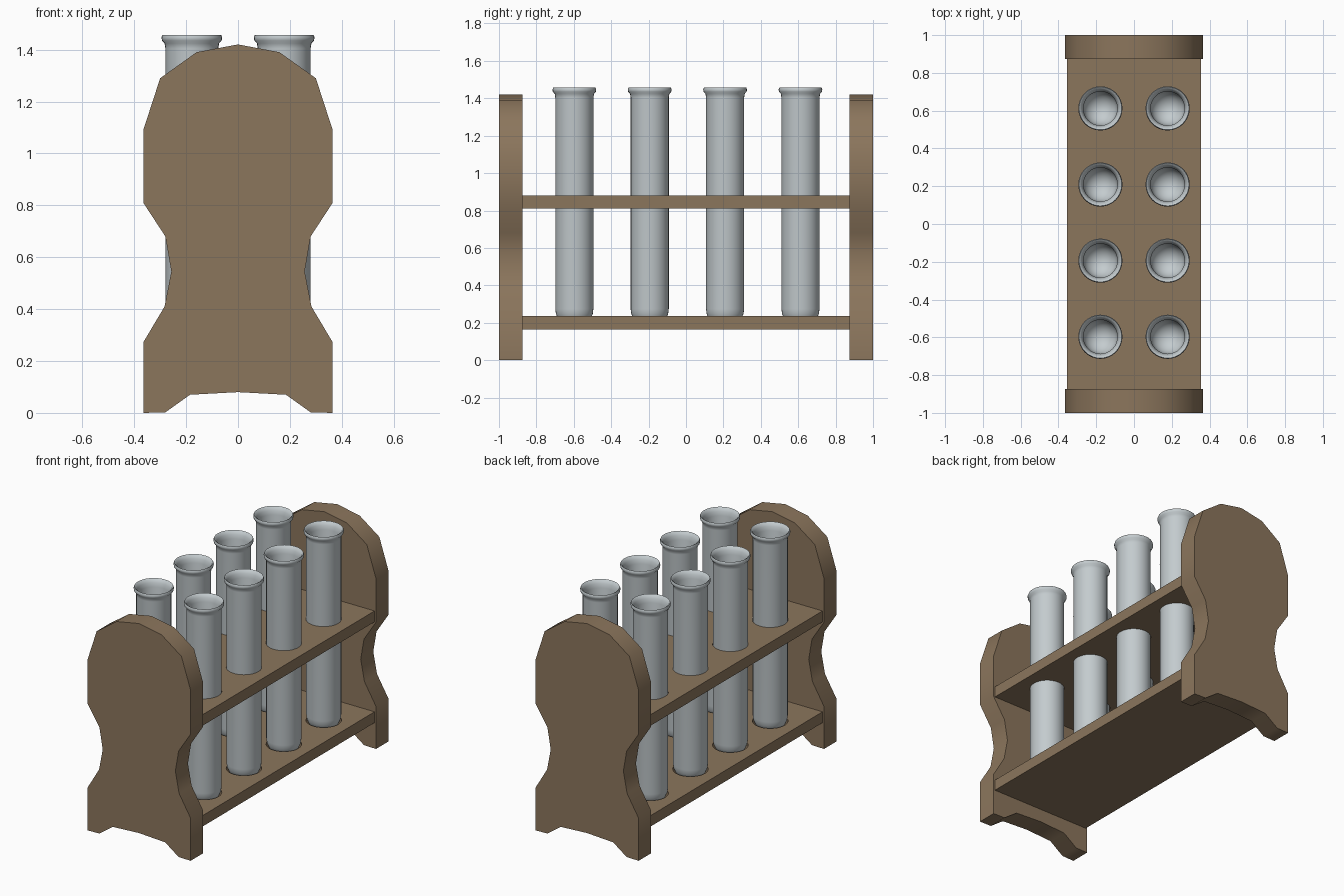
import bpy, bmesh, math
from mathutils import Matrix

if "Cube" in bpy.data.objects:
    bpy.data.objects.remove(bpy.data.objects["Cube"])


def material(name, rgb):
    m = bpy.data.materials.new(name)
    m.diffuse_color = (*rgb, 1.0)
    m.use_nodes = True
    m.node_tree.nodes["Principled BSDF"].inputs["Base Color"].default_value = m.diffuse_color
    return m


WOOD = material("brown_wood", (0.26, 0.18, 0.108))
GLASS = material("pale_grey_glass", (0.55, 0.60, 0.62))


def make_object(name, bm, mat, angle=None):
    bmesh.ops.recalc_face_normals(bm, faces=bm.faces[:])
    me = bpy.data.meshes.new(name)
    bm.to_mesh(me)
    bm.free()
    if mat:
        me.materials.append(mat)
    if angle:
        me.shade_smooth()
        me.set_sharp_from_angle(angle=math.radians(angle))
    ob = bpy.data.objects.new(name, me)
    bpy.context.collection.objects.link(ob)
    return ob


# End panels: mirrored half outline, extruded along y
HALF = [(0.16, 1.39), (0.30, 1.29), (0.365, 1.09), (0.365, 0.81), (0.28, 0.68),
        (0.257, 0.545), (0.283, 0.41), (0.365, 0.272), (0.365, 0.0), (0.28, 0.002),
        (0.185, 0.07)]
OUTLINE = [(0, 1.42)] + HALF + [(0, 0.08)] + [(-x, z) for x, z in reversed(HALF)]


def end_panel(name, y0, y1):
    bm = bmesh.new()
    face = bm.faces.new([bm.verts.new((x, y0, z)) for x, z in OUTLINE])
    ext = bmesh.ops.extrude_face_region(bm, geom=[face])
    verts = [v for v in ext["geom"] if isinstance(v, bmesh.types.BMVert)]
    bmesh.ops.translate(bm, verts=verts, vec=(0, y1 - y0, 0))
    make_object(name, bm, WOOD, 38)


end_panel("front_end_panel", -1.0, -0.873)
end_panel("back_end_panel", 0.873, 1.0)

# Tube layout
XS = (-0.178, 0.178)
YS = [-0.597 + 0.403 * i for i in range(4)]
R = 0.102
SEG = 32


# Shelves with round holes for the tubes
def shelf(name, z0, z1, hole_bottom):
    bm = bmesh.new()
    bmesh.ops.create_cube(bm, size=1, matrix=Matrix.Translation((0, 0, (z0 + z1) / 2))
                          @ Matrix.Diagonal((0.71, 1.75, z1 - z0, 1)))
    ob = make_object(name, bm, WOOD)
    bm = bmesh.new()
    top = z1 + 0.05
    for x in XS:
        for y in YS:
            bmesh.ops.create_cone(bm, cap_ends=True, segments=SEG, radius1=R + 0.001,
                                  radius2=R + 0.001, depth=top - hole_bottom,
                                  matrix=Matrix.Translation((x, y, (top + hole_bottom) / 2)))
    cutter = make_object("hole_cutter", bm, None)
    cutter.hide_render = True
    mod = ob.modifiers.new("holes", 'BOOLEAN')
    mod.operation = 'DIFFERENCE'
    mod.solver = 'EXACT'
    mod.object = cutter
    bpy.context.view_layer.objects.active = ob
    bpy.ops.object.modifier_apply(modifier=mod.name)
    bpy.data.objects.remove(cutter)


shelf("lower_shelf", 0.165, 0.235, 0.17)
shelf("upper_shelf", 0.81, 0.88, 0.75)

# Test tubes: lathed wall with round bottom and flared lip
ZC = 0.274
RI = 0.09


def arc(r, n=6):
    return [(r * math.sin(a), ZC - r * math.cos(a))
            for a in (math.pi / 2 * i / n for i in range(n + 1))]


PROFILE = (arc(R) + [(R, 1.405), (0.105, 1.424), (0.115, 1.435), (0.117, 1.447),
                     (0.113, 1.457), (0.105, 1.452), (0.096, 1.435), (RI, 1.41)]
           + arc(RI)[::-1])


def tube(name, x, y):
    bm = bmesh.new()
    vs = [bm.verts.new((r, 0, z)) for r, z in PROFILE]
    edges = [bm.edges.new(p) for p in zip(vs, vs[1:])]
    bmesh.ops.spin(bm, geom=vs + edges, cent=(0, 0, 0), axis=(0, 0, 1),
                   angle=math.tau, steps=SEG)
    bmesh.ops.remove_doubles(bm, verts=bm.verts[:], dist=0.0005)
    ob = make_object(name, bm, GLASS, 50)
    ob.location = (x, y, 0)


for side, x in zip(("left", "right"), XS):
    for i, y in enumerate(YS):
        tube(f"{side}_test_tube_{i + 1}", x, y)
